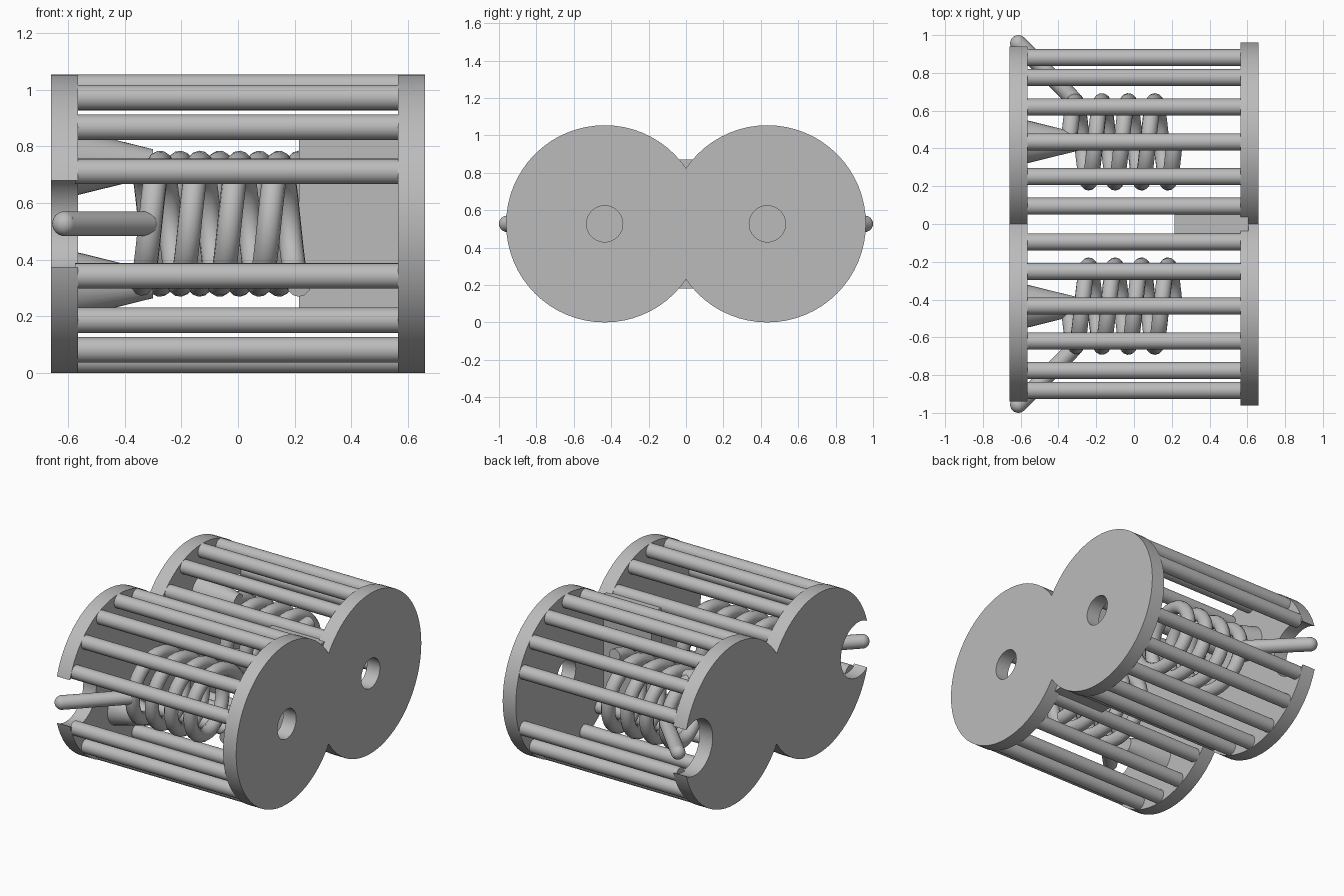
import bpy
import math
from mathutils import Vector

cube = bpy.data.objects.get("Cube")
if cube:
    bpy.data.objects.remove(cube, do_unlink=True)

grey = bpy.data.materials.new("plain_grey")
grey.use_nodes = True
grey.diffuse_color = (0.5, 0.5, 0.5, 1)
grey.node_tree.nodes["Principled BSDF"].inputs["Base Color"].default_value = (0.5, 0.5, 0.5, 1)

R, MID, CY = 0.527, 0.527, 0.435      # chamber radius, axis height, axis offset
INNER, OUTER = 0.565, 0.66            # end plate faces along x
COIL_R, WIRE, PITCH, START = 0.215, 0.043, 0.14, -0.345


def finish(obj, name, angle=35):
    obj.name = name
    obj.data.materials.clear()
    obj.data.materials.append(grey)
    bpy.ops.object.select_all(action='DESELECT')
    obj.select_set(True)
    bpy.context.view_layer.objects.active = obj
    bpy.ops.object.shade_smooth_by_angle(angle=math.radians(angle))
    return obj


def bar(name, a, b, r1, r2=None, sides=24):
    """Round bar or cone between two points."""
    a, b = Vector(a), Vector(b)
    d = b - a
    bpy.ops.mesh.primitive_cone_add(vertices=sides, radius1=r1, radius2=r1 if r2 is None else r2,
                                    depth=d.length, location=(a + b) / 2,
                                    rotation=d.to_track_quat('Z', 'Y').to_euler())
    return finish(bpy.context.object, name)


def combine(base, other, operation):
    bpy.context.view_layer.objects.active = base
    mod = base.modifiers.new(operation, 'BOOLEAN')
    mod.operation, mod.object, mod.solver = operation, other, 'EXACT'
    bpy.ops.object.modifier_apply(modifier=mod.name)
    bpy.data.objects.remove(other, do_unlink=True)


# Figure-eight end plates; one has axle holes, the other open notches
def end_plate(name, x1, x2, cut_y, cut_r):
    discs = [bar(name, (x1, s * CY, MID), (x2, s * CY, MID), R, sides=64) for s in (-1, 1)]
    combine(discs[0], discs[1], 'UNION')
    for s in (-1, 1):
        cutter = bar("cutter", (x1 - 0.1, s * cut_y, MID), (x2 + 0.1, s * cut_y, MID), cut_r, sides=40)
        combine(discs[0], cutter, 'DIFFERENCE')
    finish(discs[0], name)


end_plate("axle_hole_plate", INNER, OUTER, CY, 0.097)
end_plate("notched_plate", -OUTER, -INNER, 0.845, 0.18)

# Divider block between the two chambers
bpy.ops.mesh.primitive_cube_add(size=1, location=(0.41, 0, MID))
block = bpy.context.object
block.scale = (0.39, 0.1, 0.69)
finish(block, "divider_block")

for s, side in ((-1, "front"), (1, "back")):
    # Cage rods on a ring, skipping the outer gap and the shared middle
    ring = R - 0.045
    for v in (-1, 1):
        for k in range(-2, 4):
            t = k * math.pi / 8
            y, z = s * (CY + ring * math.sin(t)), MID + v * ring * math.cos(t)
            bar(side + "_cage_rod", (-INNER - 0.01, y, z), (INNER + 0.01, y, z), 0.045)

    # Coil spring swept along a helix
    turns, steps = 4, 32
    curve = bpy.data.curves.new(side + "_spring", 'CURVE')
    curve.dimensions = '3D'
    curve.bevel_depth, curve.bevel_resolution, curve.use_fill_caps = WIRE, 4, True
    path = curve.splines.new('POLY')
    path.points.add(turns * steps)
    for i, p in enumerate(path.points):
        a = 2 * math.pi * i / steps
        p.co = (START + PITCH * i / steps, s * (CY + COIL_R * math.sin(a)),
                MID + s * COIL_R * math.cos(a), 1)
    spring = bpy.data.objects.new(side + "_spring", curve)
    bpy.context.collection.objects.link(spring)
    bpy.ops.object.select_all(action='DESELECT')
    spring.select_set(True)
    bpy.context.view_layer.objects.active = spring
    bpy.ops.object.convert(target='MESH')
    finish(bpy.context.object, side + "_spring", 50)

    # Tapered mount holding the start of the spring
    z = MID + s * COIL_R
    bar(side + "_spring_mount", (-INNER - 0.01, s * CY, z), (-0.3, s * CY, z), 0.116, 0.048, 32)

    # Straight lever arm with rounded ends
    root, tip = (-0.325, s * 0.665, MID), (-0.612, s * 0.956, MID)
    bar(side + "_lever_arm", root, tip, 0.044)
    for end in (root, tip):
        bpy.ops.mesh.primitive_uv_sphere_add(segments=24, ring_count=12, radius=0.044, location=end)
        finish(bpy.context.object, side + "_lever_end")
